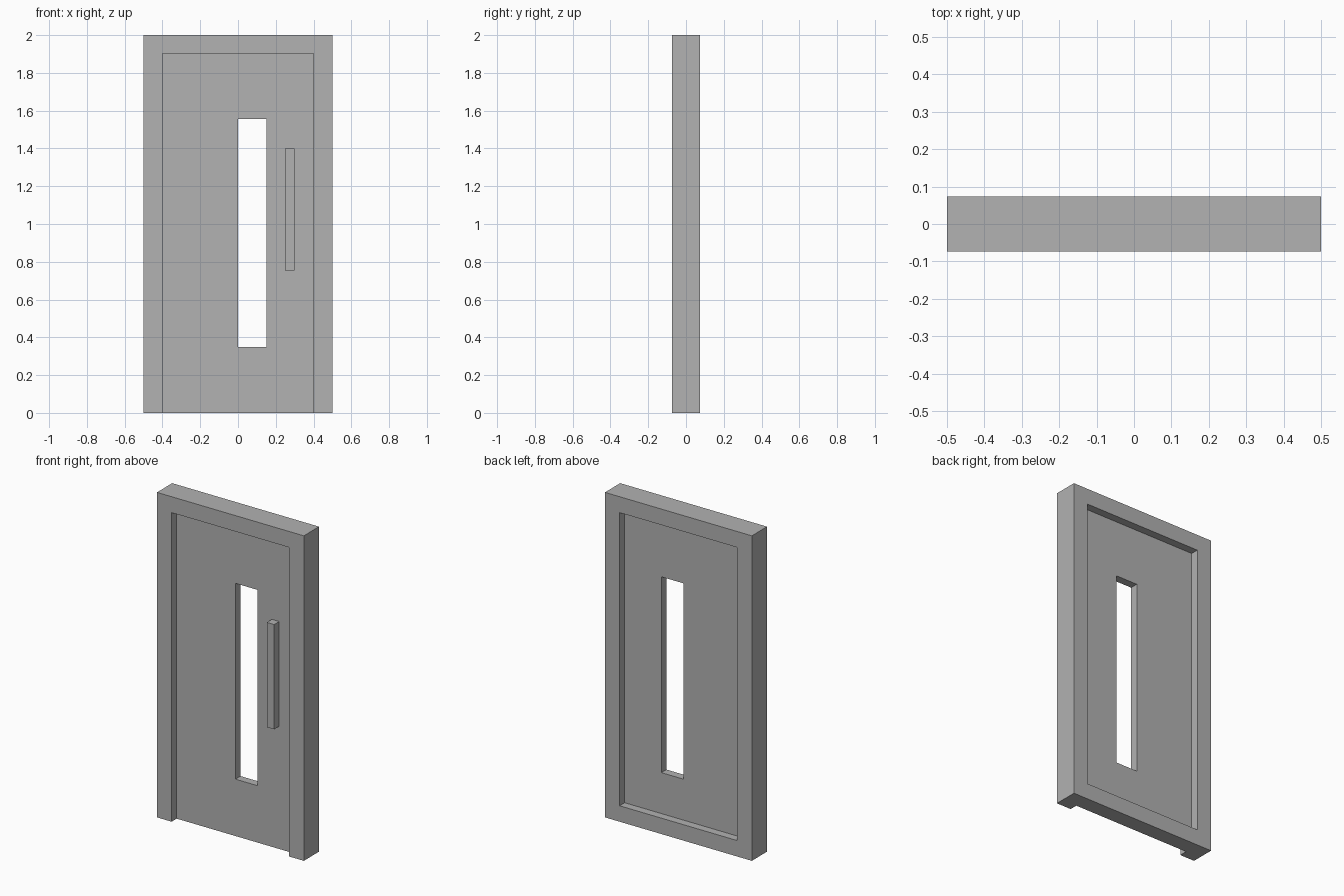
import bpy

# Remove the default cube
if "Cube" in bpy.data.objects:
    bpy.data.objects.remove(bpy.data.objects["Cube"], do_unlink=True)

grey = bpy.data.materials.new("door_grey")
grey.use_nodes = True
colour = (0.445, 0.445, 0.445, 1)
grey.diffuse_color = colour
grey.node_tree.nodes["Principled BSDF"].inputs["Base Color"].default_value = colour


def box(name, x, y, z):
    """Box from (min, max) ranges on each axis."""
    bpy.ops.mesh.primitive_cube_add(size=1)
    ob = bpy.context.object
    ob.name = ob.data.name = name
    ob.location = [(a + b) / 2 for a, b in (x, y, z)]
    ob.scale = [b - a for a, b in (x, y, z)]
    bpy.ops.object.transform_apply(location=False, rotation=False, scale=True)
    ob.data.materials.append(grey)
    return ob


def cut(target, name, x, y, z):
    """Subtract a box from the target."""
    cutter = box(name, x, y, z)
    mod = target.modifiers.new(name, "BOOLEAN")
    mod.operation = "DIFFERENCE"
    mod.solver = "EXACT"
    mod.object = cutter
    bpy.context.view_layer.objects.active = target
    bpy.ops.object.modifier_apply(modifier=mod.name)
    bpy.data.objects.remove(cutter, do_unlink=True)


half_depth = 0.074
panel = 0.0247          # half thickness of the door panel
opening = (-0.4, 0.4)
top = 1.902

# Frame and panel as one slab, recessed on both faces
door = box("door_and_frame", (-0.5, 0.5), (-half_depth, half_depth), (0, 2))
cut(door, "front_recess", opening, (-0.2, -panel), (-0.1, top))
cut(door, "back_recess", opening, (panel, 0.2), (0.098, top))

# Tall window slot
cut(door, "window_opening", (0, 0.15), (-0.2, 0.2), (0.35, 1.555))

# Pull handle, level with the front of the frame
box("pull_handle", (0.248, 0.298), (-half_depth, -panel), (0.755, 1.4))
